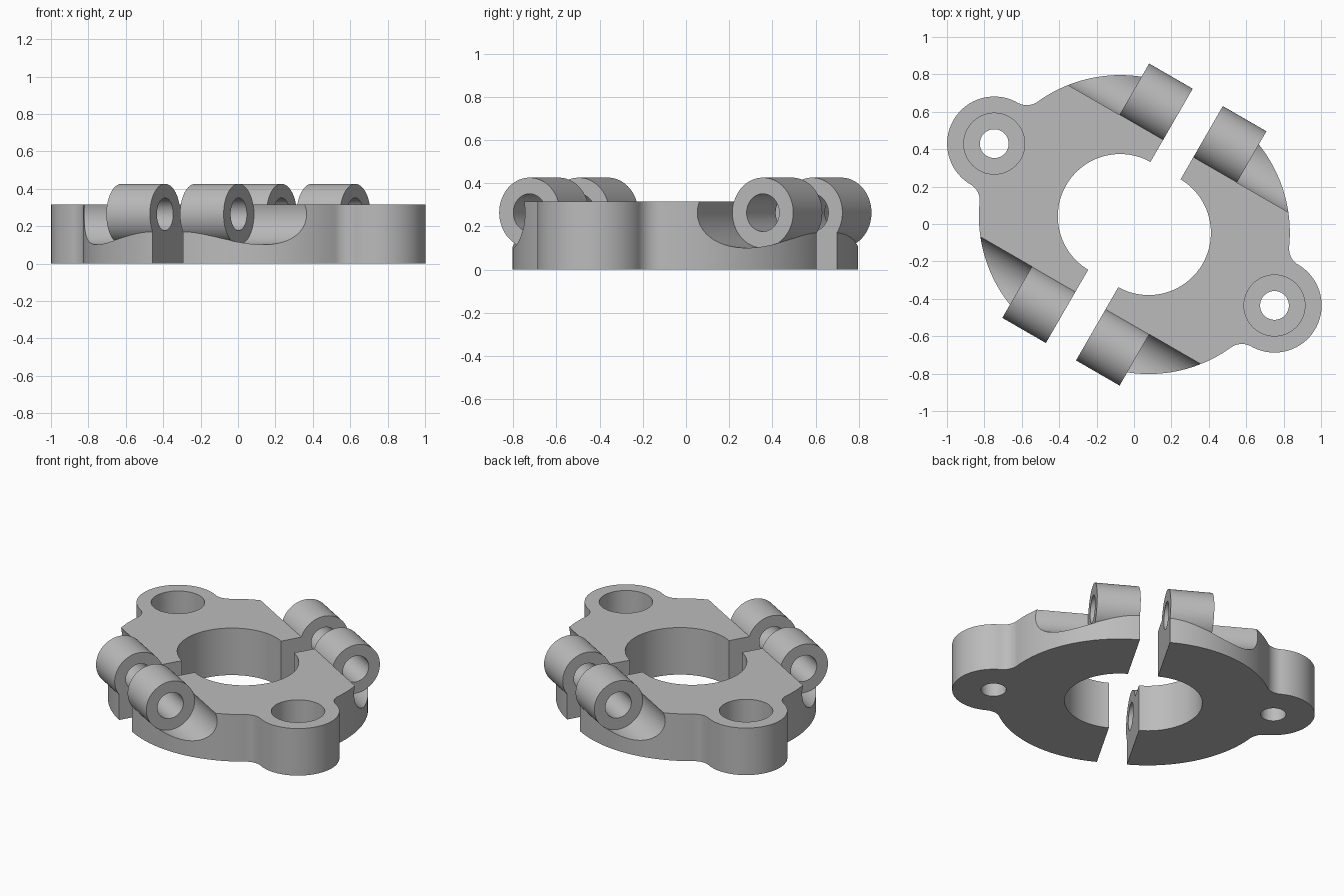
import bpy, bmesh
from math import pi, sin, cos, atan2, sqrt, radians

cube = bpy.data.objects.get("Cube")
if cube:
    bpy.data.objects.remove(cube, do_unlink=True)

HEIGHT = 0.316
SPLIT, MID = 0.093, 0.088            # split face and ring centre along the bolt axis
OUTER, INNER = 0.755, 0.333
EAR_X, EAR_R, FILLET = 0.865, 0.252, 0.1
BOLT_Y, BOLT_Z, BARREL_R = 0.623, 0.264, 0.162
BARREL_END = 0.362

grey = bpy.data.materials.new("light grey")
grey.use_nodes = True
colour = (0.5, 0.5, 0.5, 1)
grey.diffuse_color = colour
grey.node_tree.nodes["Principled BSDF"].inputs["Base Color"].default_value = colour


def arc(cx, cy, r, start, end, steps):
    """Points along an arc, without its last point."""
    angles = [start + (end - start) * i / steps for i in range(steps)]
    return [(cx + r * cos(t), cy + r * sin(t)) for t in angles]


def cylinder(r, start, end, y=0, z=0, x=0, along_x=False):
    """Cylinder spanning start to end along x or z."""
    mid = (start + end) / 2
    bpy.ops.mesh.primitive_cylinder_add(
        vertices=96, radius=r, depth=end - start,
        location=(mid, y, z) if along_x else (x, y, mid),
        rotation=(0, pi / 2 if along_x else 0, 0))
    return bpy.context.object


def combine(target, tool, operation):
    """Apply a boolean and discard the tool."""
    mod = target.modifiers.new("cut", "BOOLEAN")
    mod.operation, mod.object, mod.solver = operation, tool, "EXACT"
    bpy.context.view_layer.objects.active = target
    bpy.ops.object.modifier_apply(modifier=mod.name)
    bpy.data.objects.remove(tool, do_unlink=True)


# Half ring outline with a filleted mounting ear
d = EAR_X - MID
fx = ((OUTER + FILLET) ** 2 - (EAR_R + FILLET) ** 2 + d * d) / (2 * d)
fy = sqrt((OUTER + FILLET) ** 2 - fx * fx)
a, b = atan2(fy, fx), atan2(fy, d - fx)
back = MID - 0.02
outline = (
    arc(MID, 0, OUTER, -pi / 2, -a, 48)
    + arc(MID + fx, -fy, FILLET, pi - a, b, 12)
    + arc(EAR_X, 0, EAR_R, b - pi, pi - b, 56)
    + arc(MID + fx, fy, FILLET, -b, a - pi, 12)
    + arc(MID, 0, OUTER, a, pi / 2, 48)
    + [(MID, OUTER), (back, OUTER), (back, INNER)]
    + arc(MID, 0, INNER, pi / 2, -pi / 2, 72)
    + [(MID, -INNER), (back, -INNER), (back, -OUTER)])

bm = bmesh.new()
base = bm.faces.new([bm.verts.new((x, y, 0)) for x, y in outline])
top = bmesh.ops.extrude_face_region(bm, geom=[base])["geom"]
bmesh.ops.translate(bm, vec=(0, 0, HEIGHT),
                    verts=[v for v in top if isinstance(v, bmesh.types.BMVert)])
bmesh.ops.recalc_face_normals(bm, faces=bm.faces)
mesh = bpy.data.meshes.new("clamp_half")
bm.to_mesh(mesh)
bm.free()
half = bpy.data.objects.new("clamp_half_left", mesh)
bpy.context.collection.objects.link(half)

# Bolt barrels, the pockets behind them and their bores
for side in (-1, 1):
    y = side * BOLT_Y
    for r, start, end, operation in (
            (BARREL_R, back + 0.005, BARREL_END + 0.003, "UNION"),
            (BARREL_R + 0.001, BARREL_END, 1.3, "DIFFERENCE"),
            (0.087, -0.1, 0.6, "DIFFERENCE")):
        combine(half, cylinder(r, start, end, y, BOLT_Z, along_x=True), operation)

# Flat split face
bpy.ops.mesh.primitive_cube_add(size=2, location=(SPLIT - 1, 0, 0))
combine(half, bpy.context.object, "DIFFERENCE")

# Counterbored ear hole
combine(half, cylinder(0.163, 0.11, 0.5, x=EAR_X), "DIFFERENCE")
combine(half, cylinder(0.077, -0.1, 0.2, x=EAR_X), "DIFFERENCE")

half.data.materials.clear()
half.data.materials.append(grey)
for p in half.data.polygons:
    p.material_index = 0
bpy.ops.object.select_all(action="DESELECT")
half.select_set(True)
bpy.context.view_layer.objects.active = half
bpy.ops.object.shade_smooth_by_angle(angle=radians(30))

# Matching opposite half
other = half.copy()
other.name = "clamp_half_right"
bpy.context.collection.objects.link(other)
for ob, turn in ((half, -30), (other, 150)):
    ob.rotation_euler.z = radians(turn)
    ob.location = (0.002, -0.003, 0)
